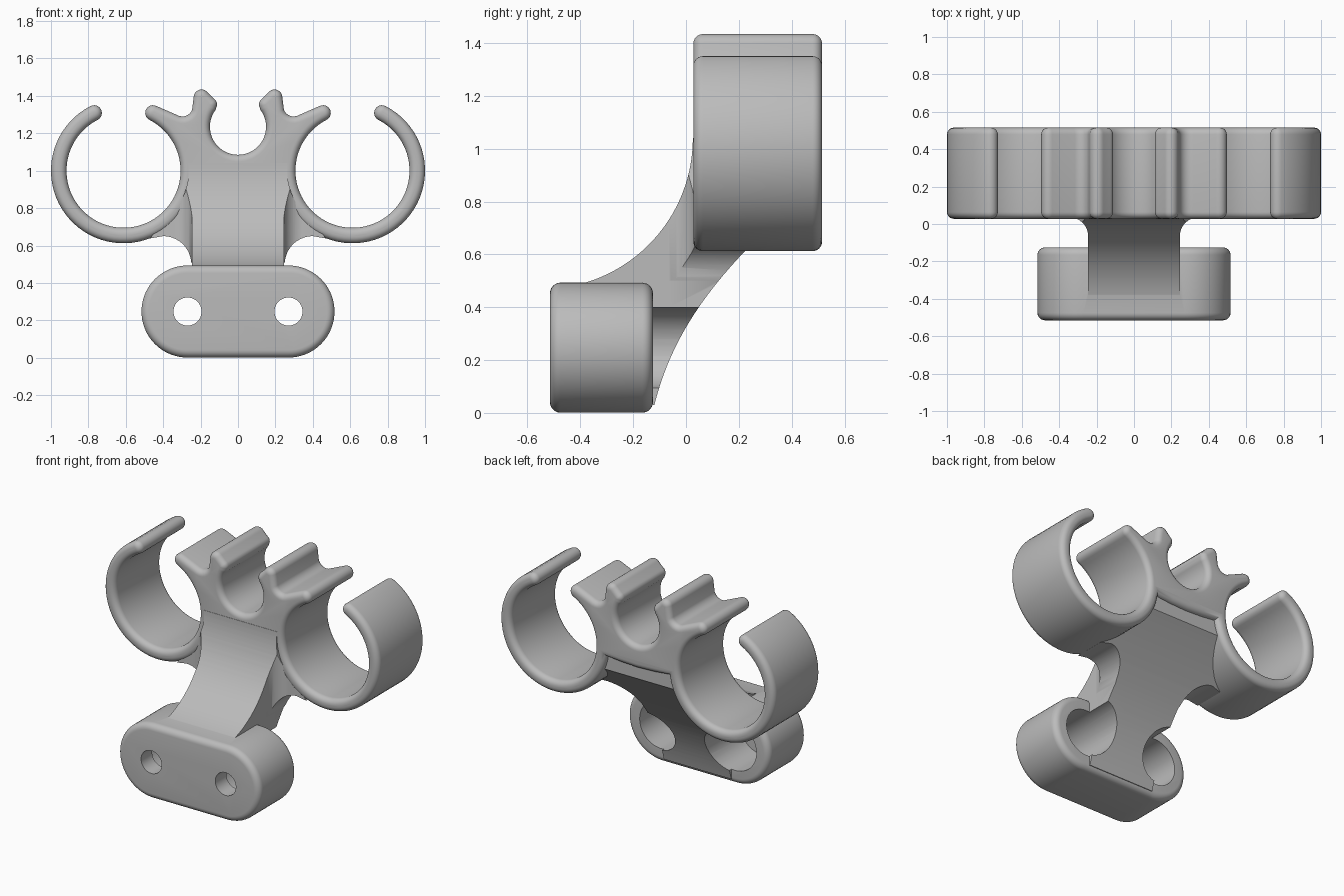
import bpy, bmesh
from math import sin, cos, pi, radians
from mathutils import Vector
from mathutils.geometry import interpolate_bezier

cube = bpy.data.objects.get("Cube")
if cube:
    bpy.data.objects.remove(cube, do_unlink=True)

GREY = (0.5, 0.5, 0.5, 1.0)
grey = bpy.data.materials.new("plain grey")
grey.use_nodes = True
grey.diffuse_color = GREY
grey.node_tree.nodes["Principled BSDF"].inputs["Base Color"].default_value = GREY

# Directions in which a flat outline can be extruded
ALONG_X = lambda u, v, d: (d, u, v)
ALONG_Y = lambda u, v, d: (u, d, v)
ALONG_Z = lambda u, v, d: (u, v, d)


def arc(cx, cy, r, a, b, step=5):
    n = max(2, round(abs(b - a) / step))
    angles = [radians(a + (b - a) * i / n) for i in range(n + 1)]
    return [(cx + r * cos(t), cy + r * sin(t)) for t in angles]


def mirrored(half):
    return half + [(-u, v) for u, v in reversed(half) if u > 1e-4]


def clean(points):
    """Drop doubled points and make the outline run counter-clockwise."""
    pts = []
    for p in map(Vector, points):
        if not pts or (p - pts[-1]).length > 0.002:
            pts.append(p)
    if (pts[0] - pts[-1]).length < 0.002:
        pts.pop()
    area = sum(pts[i - 1].cross(pts[i]) for i in range(len(pts)))
    return pts if area > 0 else pts[::-1]


def inset(pts, amount):
    out = []
    for i, p in enumerate(pts):
        e1 = (p - pts[i - 1]).normalized()
        e2 = (pts[(i + 1) % len(pts)] - p).normalized()
        n1, n2 = Vector((-e1.y, e1.x)), Vector((-e2.y, e2.x))
        out.append(p + (n1 + n2) * amount / max(0.5, 1 + n1.dot(n2)))
    return out


def prism(name, outline, axes, d0, d1, round_edge=0.0):
    """Extrude an outline from d0 to d1, with rounded rims if wanted."""
    pts = clean(outline)
    steps = 6 if round_edge else 0
    rim = [(round_edge * (1 - sin(i * pi / 2 / 6)), round_edge * (1 - cos(i * pi / 2 / 6)))
           for i in range(steps + 1)]
    if not round_edge:
        rim = [(0, 0)]
    levels = [(off, d0 + dep) for off, dep in rim] + [(off, d1 - dep) for off, dep in reversed(rim)]
    bm = bmesh.new()
    loops = [[bm.verts.new(axes(p.x, p.y, d)) for p in inset(pts, off)] for off, d in levels]
    for a, b in zip(loops, loops[1:]):
        for i in range(len(a)):
            bm.faces.new((a[i - 1], a[i], b[i], b[i - 1]))
    bm.faces.new(loops[0])
    bm.faces.new(loops[-1])
    bmesh.ops.recalc_face_normals(bm, faces=bm.faces)
    mesh = bpy.data.meshes.new(name)
    bm.to_mesh(mesh)
    bm.free()
    mesh.materials.append(grey)
    ob = bpy.data.objects.new(name, mesh)
    bpy.context.collection.objects.link(ob)
    return ob


def activate(ob):
    bpy.ops.object.select_all(action='DESELECT')
    ob.select_set(True)
    bpy.context.view_layer.objects.active = ob


def combine(ob, other, operation):
    mod = ob.modifiers.new("combine", 'BOOLEAN')
    mod.operation, mod.object, mod.solver = operation, other, 'EXACT'
    activate(ob)
    bpy.ops.object.modifier_apply(modifier=mod.name)
    bpy.data.objects.remove(other, do_unlink=True)


RING_X, RING_Z, INNER, OUTER = 0.612, 1.0, 0.305, 0.388
MID, TIP = (INNER + OUTER) / 2, (OUTER - INNER) / 2
GAP = 63  # angle of the ring tips


def ring_tip(angle, start, end):
    t = radians(angle)
    return arc(RING_X + MID * cos(t), RING_Z + MID * sin(t), TIP, start, end, 15)


# Clamp: two open rings with a smaller horned clip between them
clamp_half = (
    arc(0, 1.235, 0.15, 270, 398)                              # middle clip
    + arc(0.15, 1.354, 0.038, 210, 120, 15)                    # snap bulb
    + arc(0.195, 1.392, 0.042, 140, 10, 13)                    # horn
    + arc(0.297, 1.345, 0.055, 200, 290, 15)                   # valley
    + ring_tip(180 - GAP, 115, -GAP)
    + arc(RING_X, RING_Z, INNER, 180 - GAP, 360 + GAP)         # ring inside
    + ring_tip(GAP, 180 + GAP, GAP)
    + arc(RING_X, RING_Z, OUTER, GAP, -172)                    # ring outside
    + [(0.12, 0.935), (0, 0.93)])
clamp = prism("ring_clamp", mirrored(clamp_half), ALONG_Y, 0.028, 0.515, 0.036)

# Neck: common volume of a side, a front and a top outline
back_curve = [tuple(p) for p in interpolate_bezier(
    Vector((0.48, 0.85)), Vector((0.06, 0.5)), Vector((-0.06, 0.26)), Vector((-0.12, 0.03)), 24)]
side = arc(-0.545, 1.04, 0.571, -85, 0, 3) + [(0.48, 1.04)] + back_curve + [(-0.3, 0.06), (-0.45, 0.3)]
neck = prism("neck", side, ALONG_X, -0.7, 0.7)
front = ([(0, -0.1), (0.245, -0.1), (0.245, 0.5)] + arc(0.4, 0.5, 0.15, 175, 90)
         + [(0.47, 0.638)] + arc(RING_X, RING_Z, 0.348, 235, 174) + [(0.262, 1.1), (0, 1.1)])
combine(neck, prism("front_shape", mirrored(front), ALONG_Y, -0.8, 0.8), 'INTERSECT')
top = [(0, -0.7), (0.245, -0.7)] + arc(0.345, -0.065, 0.1, 180, 90) + [(0.65, 0.04), (0.65, 0.7), (0, 0.7)]
combine(neck, prism("top_shape", mirrored(top), ALONG_Z, -0.2, 1.4), 'INTERSECT')

# Base: rounded block with two screw holes, widened from the back
HOLE_X, HOLE_Z = 0.27, 0.247
base_half = arc(HOLE_X, HOLE_Z, 0.246, -90, 90)
base = prism("base_and_neck", mirrored(base_half), ALONG_Y, -0.515, -0.125, 0.04)
combine(base, neck, 'UNION')
for s in (-1, 1):
    for radius, start in ((0.075, -0.7), (0.155, -0.4)):
        hole = prism("drill", arc(s * HOLE_X, HOLE_Z, radius, 0, 360, 8), ALONG_Y, start, 0.2)
        combine(base, hole, 'DIFFERENCE')

for ob in (clamp, base):
    activate(ob)
    bpy.ops.object.shade_smooth_by_angle(angle=radians(35))
